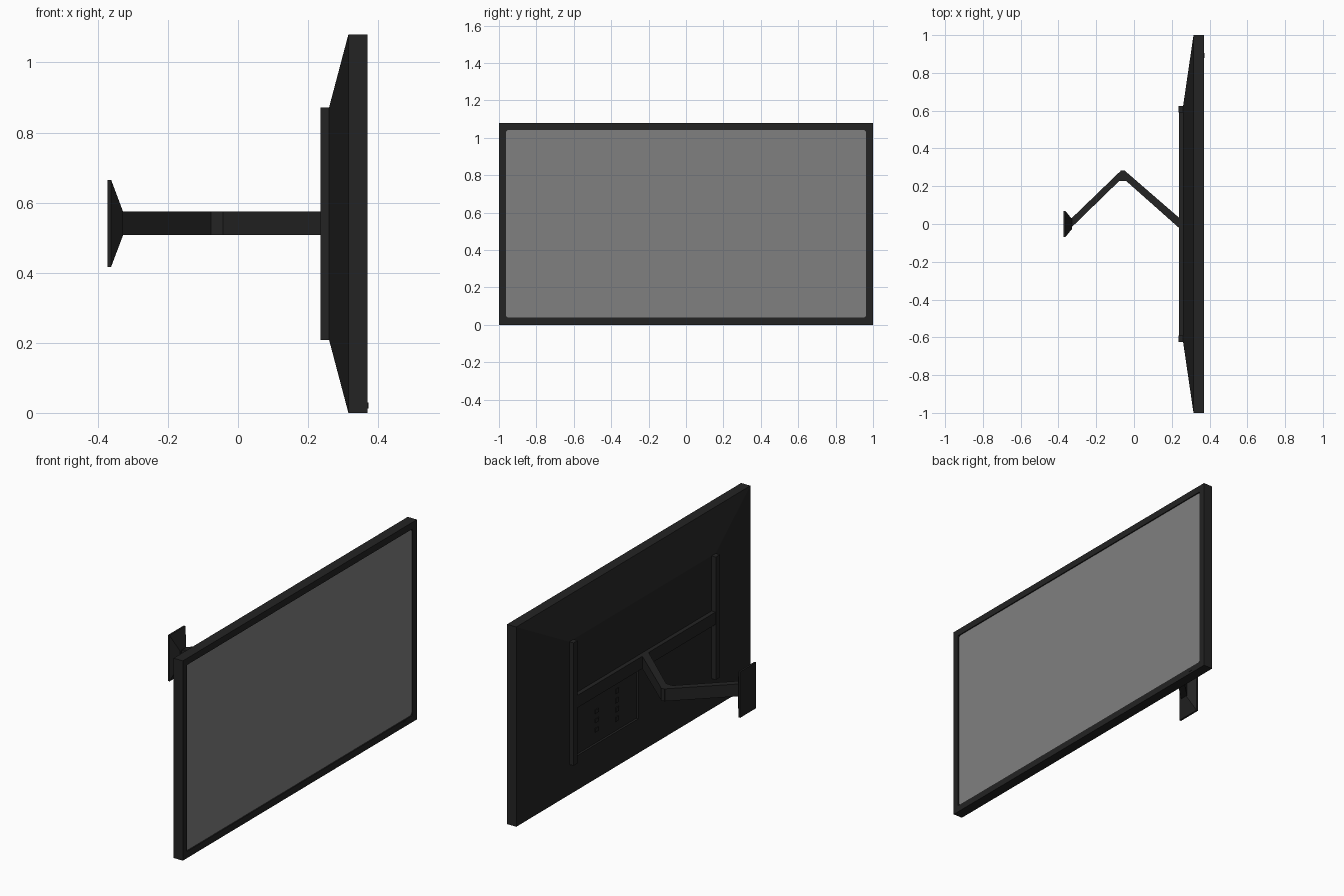
import bpy, bmesh, math

if "Cube" in bpy.data.objects:
    bpy.data.objects.remove(bpy.data.objects["Cube"])


def material(name, rgb):
    m = bpy.data.materials.new(name)
    m.diffuse_color = (*rgb, 1)
    m.use_nodes = True
    m.node_tree.nodes["Principled BSDF"].inputs["Base Color"].default_value = m.diffuse_color
    return m


BLACK = material("matte black", (0.017, 0.017, 0.017))
GREY = material("screen grey", (0.216, 0.216, 0.216))


def finish(name, bm, mat):
    bmesh.ops.recalc_face_normals(bm, faces=bm.faces)
    me = bpy.data.meshes.new(name)
    bm.to_mesh(me)
    bm.free()
    me.materials.append(mat)
    ob = bpy.data.objects.new(name, me)
    bpy.context.collection.objects.link(ob)
    return ob


def loft(name, rings, mat=BLACK):
    """Join closed rings of points and cap both ends."""
    bm = bmesh.new()
    vs = [[bm.verts.new(p) for p in r] for r in rings]
    n = len(vs[0])
    for a, b in zip(vs, vs[1:]):
        for i in range(n):
            j = (i + 1) % n
            bm.faces.new((a[i], a[j], b[j], b[i]))
    bm.faces.new(vs[0])
    bm.faces.new(vs[-1])
    return finish(name, bm, mat)


def rect(x, y0, y1, z0, z1):
    return [(x, y0, z0), (x, y1, z0), (x, y1, z1), (x, y0, z1)]


def box(name, x0, x1, y0, y1, z0, z1, mat=BLACK):
    return loft(name, [rect(x0, y0, y1, z0, z1), rect(x1, y0, y1, z0, z1)], mat)


# Housing: tapered back, straight rim, bezel and screen recess
housing = loft("housing", [
    rect(0.26, -0.625, 0.625, 0.208, 0.872),
    rect(0.315, -1, 1, 0, 1.08),
    rect(0.37, -1, 1, 0, 1.08),
    rect(0.37, -0.964, 0.964, 0.036, 1.044),
    rect(0.362, -0.964, 0.964, 0.036, 1.044)])

# Connector bay cut into the back
cutter = box("bay_cutter", 0.2, 0.272, 0.035, 0.58, 0.23, 0.49)
cutter.hide_render = True
cutter.hide_viewport = True
cut = housing.modifiers.new("connector_bay", "BOOLEAN")
cut.object = cutter
cut.operation = "DIFFERENCE"
cut.solver = "EXACT"

# Connectors inside the bay
for i in range(4):
    z = 0.28 + i * 0.05
    box(f"socket_{i}", 0.268, 0.273, 0.19, 0.215, z, z + 0.025)
for i in range(3):
    z = 0.29 + i * 0.05
    box(f"port_{i}", 0.268, 0.273, 0.36, 0.39, z, z + 0.02)

# Screen with slightly rounded corners
r, Y, Z0, Z1 = 0.014, 0.962, 0.038, 1.042
outline = []
for cy, cz, a0 in ((Y - r, Z1 - r, 0), (r - Y, Z1 - r, 90),
                   (r - Y, Z0 + r, 180), (Y - r, Z0 + r, 270)):
    for k in range(5):
        a = math.radians(a0 + k * 22.5)
        outline.append((cy + r * math.cos(a), cz + r * math.sin(a)))
loft("screen", [[(x, y, z) for y, z in outline] for x in (0.361, 0.366)], GREY)
box("indicator", 0.365, 0.372, 0.88, 0.905, 0.012, 0.03)

# Mounting rails and crossbar
for side, s in (("left", -1), ("right", 1)):
    y0, y1 = sorted((s * 0.59, s * 0.625))
    box("rail_" + side, 0.235, 0.262, y0, y1, 0.208, 0.872)
box("crossbar", 0.237, 0.262, -0.6, 0.6, 0.507, 0.574)

# Folding arm: two bars and an elbow block, profiles seen from above
arm_parts = {
    "wall_arm": [(-0.335, -0.022), (-0.077, 0.229), (-0.07, 0.282), (-0.08, 0.272), (-0.335, 0.026)],
    "elbow": [(-0.077, 0.227), (-0.043, 0.227), (-0.048, 0.284), (-0.07, 0.284)],
    "screen_arm": [(-0.043, 0.229), (0.24, -0.022), (0.24, 0.032), (-0.037, 0.272), (-0.048, 0.282)],
}
for name, prof in arm_parts.items():
    loft(name, [[(x, y, z) for x, y in prof] for z in (0.507, 0.574)])

# Wall plate tapering to the arm
loft("wall_plate", [rect(-0.372, -0.068, 0.068, 0.417, 0.665),
                    rect(-0.362, -0.068, 0.068, 0.417, 0.665),
                    rect(-0.328, -0.026, 0.026, 0.507, 0.574)])
